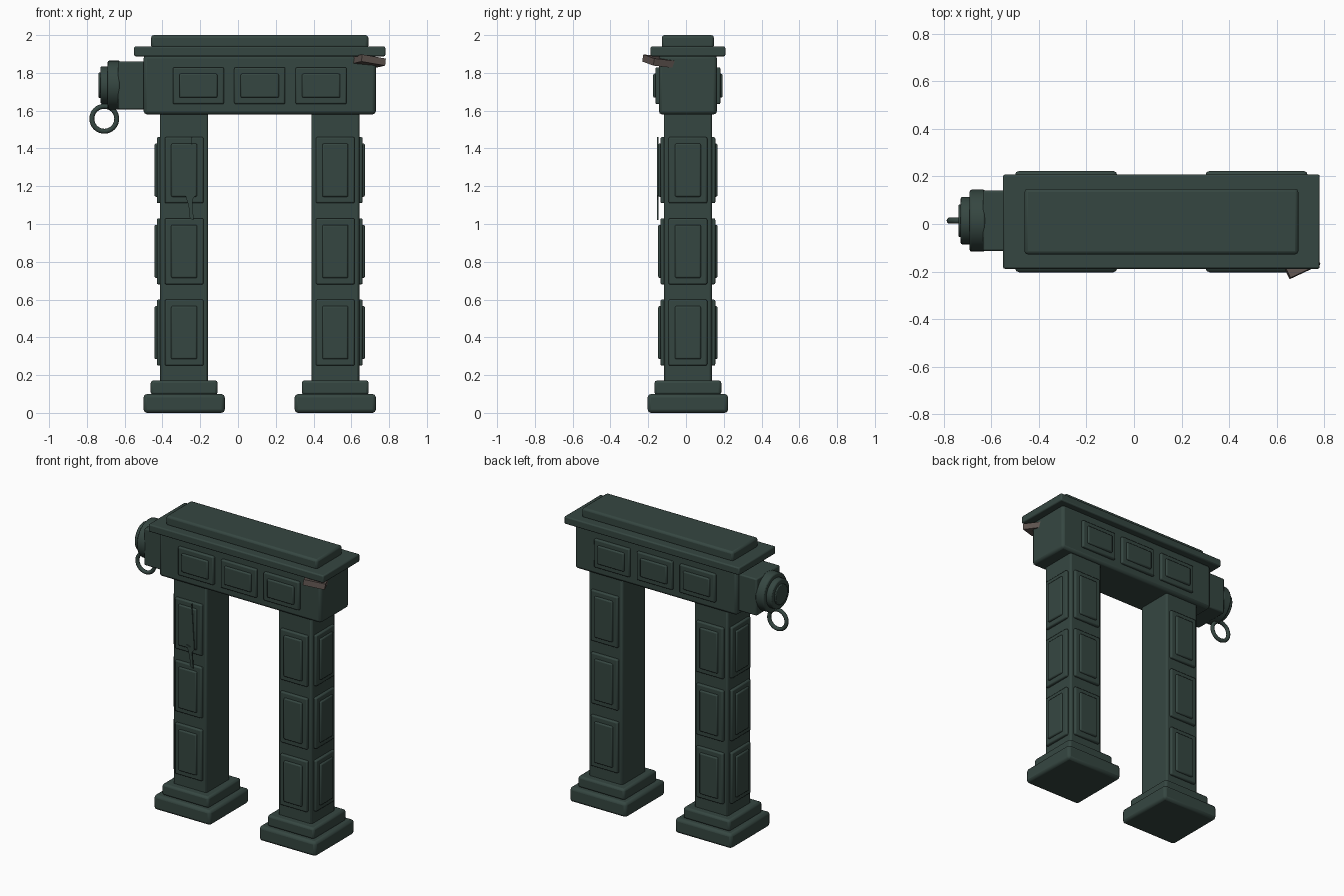
import bpy, bmesh, math
from mathutils import Matrix, Vector

if "Cube" in bpy.data.objects:
    bpy.data.objects.remove(bpy.data.objects["Cube"], do_unlink=True)

YC = 0.01  # depth centre of the gateway


def material(name, rgb):
    m = bpy.data.materials.new(name)
    m.use_nodes = True
    m.diffuse_color = (*rgb, 1)
    bsdf = next(n for n in m.node_tree.nodes if n.type == "BSDF_PRINCIPLED")
    bsdf.inputs["Base Color"].default_value = (*rgb, 1)
    bsdf.inputs["Roughness"].default_value = 0.8
    return m


stone = material("dark green stone", (0.036, 0.062, 0.053))
chip_mat = material("exposed brown stone", (0.115, 0.09, 0.08))


def finish(name, bm, mat=stone, bevel=0.0):
    bmesh.ops.recalc_face_normals(bm, faces=bm.faces)
    me = bpy.data.meshes.new(name)
    bm.to_mesh(me)
    bm.free()
    me.materials.append(mat)
    ob = bpy.data.objects.new(name, me)
    bpy.context.collection.objects.link(ob)
    if bevel:
        mod = ob.modifiers.new("soft edges", "BEVEL")
        mod.width = bevel
        mod.segments = 2
        mod.limit_method = "ANGLE"
        bpy.ops.object.select_all(action="DESELECT")
        ob.select_set(True)
        bpy.context.view_layer.objects.active = ob
        bpy.ops.object.shade_smooth_by_angle(angle=math.radians(50))
    return ob


def box(name, x, y, z, bevel=0.012):
    """Rounded block from (min, max) ranges along each axis."""
    bm = bmesh.new()
    bmesh.ops.create_cube(bm, size=1)
    for v in bm.verts:
        v.co = Vector([r[0] if c < 0 else r[1] for c, r in zip(v.co, (x, y, z))])
    return finish(name, bm, bevel=bevel)


def around(c, half):
    return (c - half, c + half)


def panel(name, centre, normal, width, height):
    """Raised frame plate with a smaller raised field on it."""
    axis = 0 if normal.x else 1
    for part, trim, depth in (("frame", 0, 0.018), ("field", 0.034, 0.03)):
        half = [width / 2 - trim, width / 2 - trim, height / 2 - trim]
        half[axis] = depth
        box(f"{name}_{part}", *(around(c, h) for c, h in zip(centre, half)), bevel=0.008)


def disc(name, x0, x1, radius, bevel=0.008):
    bm = bmesh.new()
    place = Matrix.Translation(((x0 + x1) / 2, 0.014, 1.735)) @ Matrix.Rotation(math.pi / 2, 4, "Y")
    bmesh.ops.create_cone(bm, cap_ends=True, segments=32, radius1=radius,
                          radius2=radius, depth=x1 - x0, matrix=place)
    return finish(name, bm, bevel=bevel)


# Two pillars, each with a stepped foot and panels on front, back and outer side
for side, cx, out in (("right", -0.285, -1), ("left", 0.515, 1)):
    box(f"{side}_plinth", around(cx, 0.215), around(YC, 0.213), (0, 0.1), 0.018)
    box(f"{side}_plinth_step", around(cx, 0.177), around(YC, 0.177), (0.095, 0.172), 0.014)
    box(f"{side}_pillar", around(cx, 0.127), around(YC, 0.127), (0.16, 1.6), 0.012)
    for i in range(3):
        z = 0.425 + 0.43 * i
        for face, n in (("front", Vector((0, -1, 0))), ("back", Vector((0, 1, 0))),
                        ("outer", Vector((out, 0, 0)))):
            panel(f"{side}_pillar_{face}_panel_{i + 1}",
                  Vector((cx, YC, z)) + n * 0.127, n, 0.205, 0.35)

# Lintel with three panels on front and back
box("lintel", (-0.5, 0.73), around(YC, 0.154), (1.58, 1.895), 0.018)
for face, s in (("front", -1), ("back", 1)):
    for i in range(3):
        panel(f"lintel_{face}_panel_{i + 1}", Vector((-0.21 + 0.325 * i, YC + s * 0.154, 1.732)),
              Vector((0, s, 0)), 0.27, 0.195)

# Cornice and cap slab
box("cornice", (-0.55, 0.78), around(YC, 0.198), (1.888, 1.94), 0.008)
box("cap_slab", (-0.46, 0.69), around(YC, 0.138), (1.93, 2.0), 0.014)

# Projecting end bracket with stacked discs
box("bracket_block", (-0.635, -0.48), around(0.014, 0.127), (1.607, 1.86), 0.008)
disc("bracket_disc", -0.69, -0.625, 0.13)
disc("bracket_boss", -0.728, -0.68, 0.1)
disc("bracket_boss_cap", -0.738, -0.72, 0.068, 0.005)

# Hanging ring
bpy.ops.mesh.primitive_torus_add(major_segments=32, minor_segments=10, major_radius=0.066,
                                 minor_radius=0.013, location=(-0.708, 0.014, 1.557),
                                 rotation=(math.pi / 2, 0, 0))
ring = bpy.context.object
ring.name = "hanging_ring"
ring.data.materials.append(stone)
bpy.ops.object.shade_smooth_by_angle(angle=math.radians(60))

# Jagged crack sliver on the right pillar
bm = bmesh.new()
outline = [(-0.245, 1.46), (-0.235, 1.3), (-0.225, 1.15), (-0.242, 1.13), (-0.235, 1.02),
           (-0.255, 1.03), (-0.262, 1.1), (-0.285, 1.17), (-0.255, 1.16), (-0.25, 1.32)]
face = bm.faces.new([bm.verts.new((x, -0.153, z)) for x, z in outline])
ext = bmesh.ops.extrude_face_region(bm, geom=[face])
for v in ext["geom"]:
    if isinstance(v, bmesh.types.BMVert):
        v.co.y += 0.008
finish("pillar_crack", bm)

# Broken chip under the cornice at the front left corner
bm = bmesh.new()
bmesh.ops.create_cube(bm, size=1)
tilt = (Matrix.Translation((0.692, -0.146, 1.862)) @ Matrix.Rotation(math.radians(25), 4, "Z")
        @ Matrix.Rotation(math.radians(9), 4, "Y") @ Matrix.Rotation(math.radians(-6), 4, "X")
        @ Matrix.Diagonal((0.14, 0.12, 0.038, 1)))
bmesh.ops.transform(bm, matrix=tilt, verts=bm.verts)
finish("corner_chip", bm, chip_mat)
